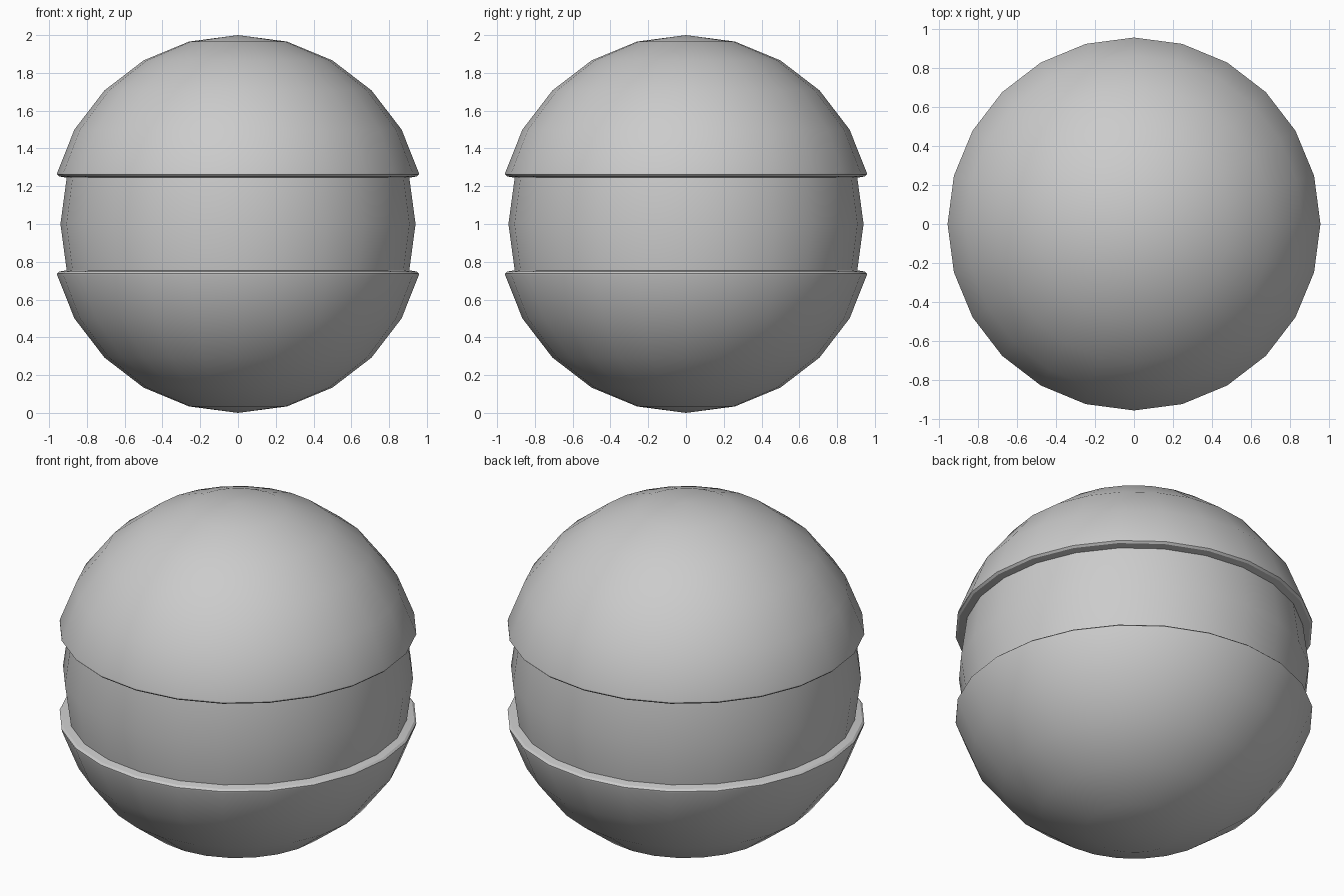
import bpy, bmesh, math

if "Cube" in bpy.data.objects:
    bpy.data.objects.remove(bpy.data.objects["Cube"])

grey = bpy.data.materials.new("plain grey")
grey.diffuse_color = (0.6, 0.6, 0.6, 1)
grey.use_nodes = True
grey.node_tree.nodes["Principled BSDF"].inputs["Base Color"].default_value = grey.diffuse_color

SEG = 24


def lathe(name, profile):
    """Spin (radius, z) points round the z axis; radius 0 makes a pole."""
    bm = bmesh.new()
    rings = []
    for r, z in profile:
        if r == 0:
            rings.append([bm.verts.new((0, 0, z))] * SEG)
        else:
            rings.append([bm.verts.new((r * math.cos(math.tau * i / SEG),
                                        r * math.sin(math.tau * i / SEG), z))
                          for i in range(SEG)])
    for a, b in zip(rings, rings[1:]):
        for i in range(SEG):
            j = (i + 1) % SEG
            bm.faces.new(dict.fromkeys((a[i], a[j], b[j], b[i])))
    bmesh.ops.recalc_face_normals(bm, faces=bm.faces)
    mesh = bpy.data.meshes.new(name)
    bm.to_mesh(mesh)
    bm.free()
    mesh.materials.append(grey)
    obj = bpy.data.objects.new(name, mesh)
    bpy.context.collection.objects.link(obj)
    bpy.ops.object.select_all(action='DESELECT')
    obj.select_set(True)
    bpy.context.view_layer.objects.active = obj
    bpy.ops.object.shade_smooth_by_angle(angle=math.radians(30))


# Whole ball: upper shell with rolled lip, recessed band, mirrored lower shell
dome = [(math.cos(math.radians(a)), math.sin(math.radians(a)))
        for a in (75, 60, 45, 30)]
upper = [(0, 1)] + dome + [(0.957, 0.272), (0.958, 0.262), (0.947, 0.252),
                           (0.907, 0.245)]
lower = [(r, -z) for r, z in reversed(upper)]
lathe("banded_ball", [(r, z + 1) for r, z in upper + [(0.94, 0)] + lower])
